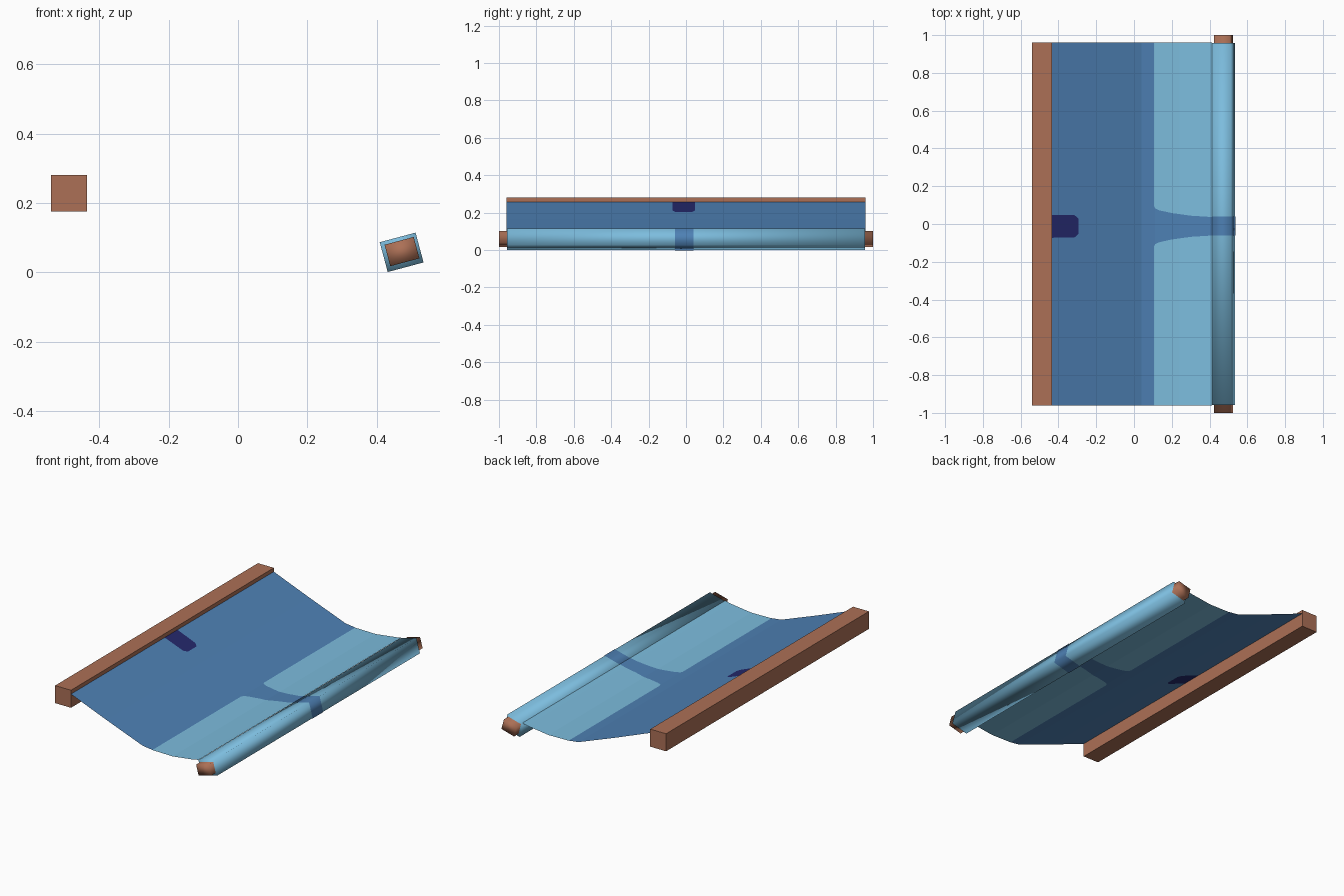
import bpy, bmesh, math

if "Cube" in bpy.data.objects:
    bpy.data.objects.remove(bpy.data.objects["Cube"])


def material(name, rgb):
    m = bpy.data.materials.new(name)
    lin = [((c / 255 + 0.055) / 1.055) ** 2.4 for c in rgb]
    m.diffuse_color = (*lin, 1)
    m.use_nodes = True
    m.node_tree.nodes["Principled BSDF"].inputs["Base Color"].default_value = m.diffuse_color
    return m


BROWN = material("brown wood", (172, 112, 86))
BLUE = material("mid blue", (78, 129, 181))
PALE = material("pale blue", (124, 188, 221))
NAVY = material("navy", (36, 40, 108))


def add_object(name, bm, mats, smooth=False):
    bm.normal_update()
    me = bpy.data.meshes.new(name)
    bm.to_mesh(me)
    bm.free()
    for m in mats:
        me.materials.append(m)
    for p in me.polygons:
        p.use_smooth = smooth
    ob = bpy.data.objects.new(name, me)
    bpy.context.collection.objects.link(ob)
    return ob


def beam(name, cx, cz, w, h, y0, y1, mat, tilt=0, smooth=False, caps=True):
    """Rectangular beam along y, tilted in the xz plane."""
    bm = bmesh.new()
    t = math.radians(tilt)
    rings = []
    for y in (y0, y1):
        rings.append([bm.verts.new((cx + u * w / 2 * math.cos(t) - v * h / 2 * math.sin(t), y,
                                    cz + u * w / 2 * math.sin(t) + v * h / 2 * math.cos(t)))
                      for u, v in ((-1, -1), (1, -1), (1, 1), (-1, 1))])
    a, b = rings
    for i in range(4):
        j = (i + 1) % 4
        bm.faces.new((a[i], a[j], b[j], b[i]))
    if caps:
        bm.faces.new(a)
        bm.faces.new(b[::-1])
    bmesh.ops.recalc_face_normals(bm, faces=bm.faces)
    return add_object(name, bm, [mat], smooth)


# Square bar at the high edge, tilted rod and cloth roll at the low edge
beam("top_bar", -0.4875, 0.2275, 0.105, 0.105, -0.96, 0.96, BROWN)
beam("roll_rod", 0.473, 0.0595, 0.087, 0.064, -1, 1, BROWN, 15, True)
beam("cloth_roll", 0.472, 0.0573, 0.107, 0.089, -0.958, 0.958, PALE, 15, True)
beam("roll_stripe", 0.472, 0.0573, 0.110, 0.092, -0.06, 0.04, BLUE, 15, True, False)


def lerp(table, x):
    for (x0, v0), (x1, v1) in zip(table, table[1:]):
        if x <= x1:
            return v0 + (v1 - v0) * (x - x0) / (x1 - x0)
    return table[-1][1]


# Sagging sheet: profile height and half width of the central strip along x
PROFILE = [(-0.44, 0.259), (-0.2, 0.165), (0.04, 0.075), (0.11, 0.066),
           (0.24, 0.064), (0.38, 0.082), (0.412, 0.09)]
STRIP = [(-0.44, 0.061), (-0.315, 0.059), (-0.295, 0.042), (-0.2, 0.06), (0.04, 0.11), (0.105, 0.108),
         (0.112, 0.095), (0.135, 0.084), (0.2, 0.07), (0.3, 0.056), (0.412, 0.049)]
xs = sorted({p[0] for p in PROFILE + STRIP})
bm = bmesh.new()
rows = []
for x in xs:
    h, z = lerp(STRIP, x), lerp(PROFILE, x)
    rows.append([bm.verts.new((x, y, z)) for y in (-0.96, -0.012 - h, -0.012 + h, 0.96)])
for i in range(len(xs) - 1):
    mid = (xs[i] + xs[i + 1]) / 2
    for k in range(3):
        f = bm.faces.new((rows[i][k], rows[i + 1][k], rows[i + 1][k + 1], rows[i][k + 1]))
        if k == 1:
            f.material_index = 2 if mid < -0.295 else 0   # navy tab, blue strip
        else:
            f.material_index = 1 if mid > 0.105 else 0    # pale side panels
add_object("hanging_sheet", bm, [BLUE, PALE, NAVY])
